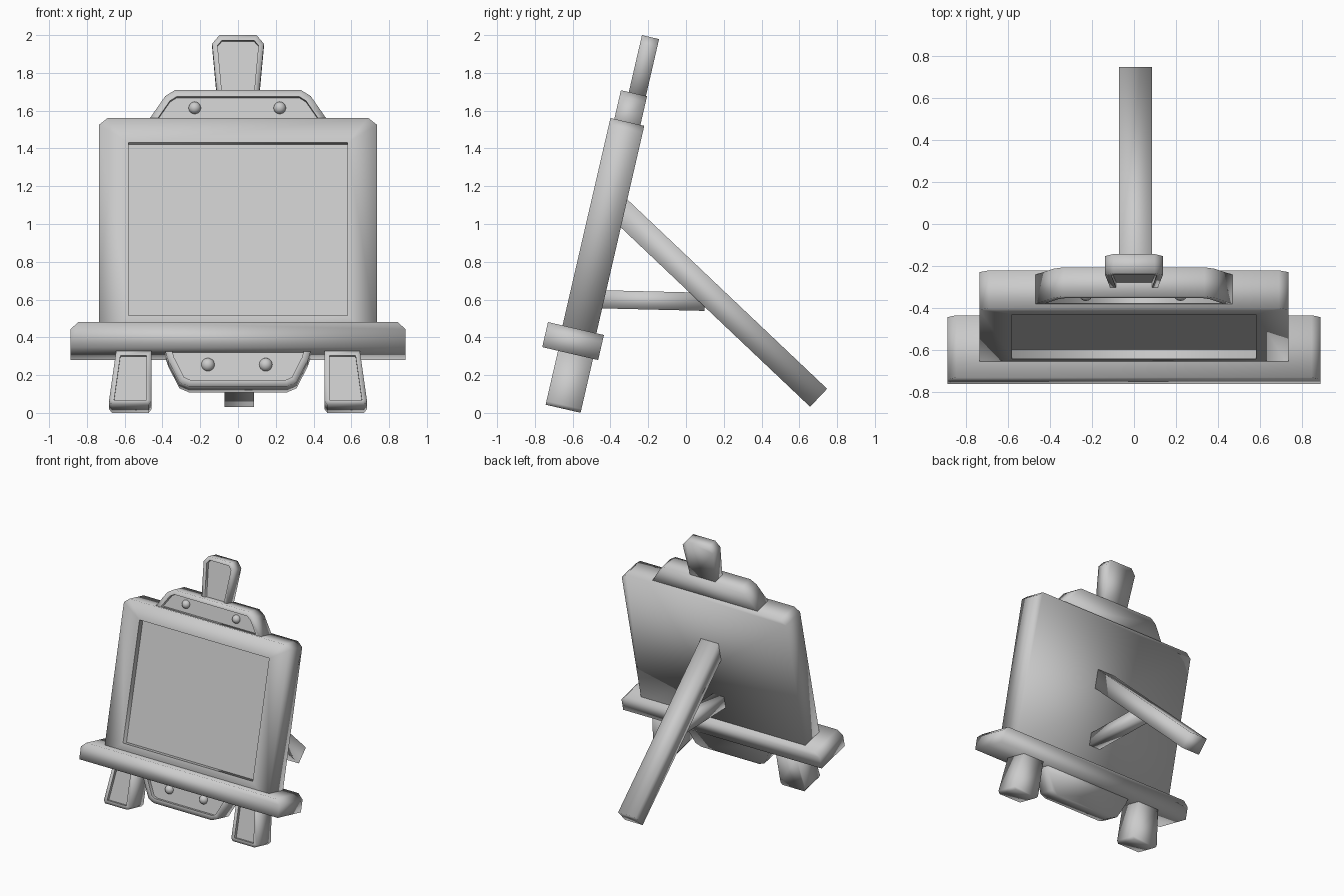
import bpy, bmesh, math
from mathutils import Vector

if "Cube" in bpy.data.objects:
    bpy.data.objects.remove(bpy.data.objects["Cube"])

LEAN = math.radians(13)   # backward lean of the whole front assembly


def finish(bm, name, lean=True):
    bmesh.ops.recalc_face_normals(bm, faces=bm.faces)
    for f in bm.faces:
        f.smooth = True
    me = bpy.data.meshes.new(name)
    bm.to_mesh(me)
    bm.free()
    ob = bpy.data.objects.new(name, me)
    bpy.context.collection.objects.link(ob)
    if lean:
        ob.rotation_euler = (-LEAN, 0, 0)
    return ob


def sym(half):
    """Right half outline, bottom to top, completed by its mirror image."""
    return half + [(-x, z) for x, z in reversed(half)]


def slab(name, outline, front, back, rim=0, recess=0, opening=None):
    """Extruded outline in the leaning plane, optionally with a sunken front panel."""
    bm = bmesh.new()
    fv = [bm.verts.new((x, front, z)) for x, z in outline]
    bv = [bm.verts.new((x, back, z)) for x, z in outline]
    n = len(outline)
    face = bm.faces.new(fv)
    bm.faces.new(bv[::-1])
    for i in range(n):
        j = (i + 1) % n
        bm.faces.new((fv[i], bv[i], bv[j], fv[j]))
    bm.normal_update()
    if rim:
        bmesh.ops.inset_individual(bm, faces=[face], thickness=rim, use_even_offset=True)
        if opening:   # square off the opening
            hx, z0, z1 = opening
            for v in face.verts:
                v.co.x = math.copysign(hx, v.co.x)
                v.co.z = z0 if v.co.z < (z0 + z1) / 2 else z1
        for e in face.edges:
            e.smooth = False
        face = bmesh.ops.extrude_discrete_faces(bm, faces=[face])['faces'][0]
        for v in face.verts:
            v.co.y += recess
        for e in face.edges:
            e.smooth = False
        bmesh.ops.remove_doubles(bm, verts=bm.verts, dist=1e-4)
    return finish(bm, name)


def bar(name, a, b, width, height, x=0.0):
    """Square bar between two (y, z) points."""
    a, b = Vector((x, *a)), Vector((x, *b))
    d = (b - a).normalized()
    side = Vector((width / 2, 0, 0))
    up = d.cross(Vector((1, 0, 0))) * height / 2
    bm = bmesh.new()
    rings = [[bm.verts.new(p + side * sx + up * sz)
              for sx, sz in ((-1, -1), (1, -1), (1, 1), (-1, 1))] for p in (a, b)]
    bm.faces.new(rings[0])
    bm.faces.new(rings[1][::-1])
    for i in range(4):
        j = (i + 1) % 4
        bm.faces.new((rings[0][i], rings[1][i], rings[1][j], rings[0][j]))
    return finish(bm, name, lean=False)


def bolt(name, x, y, z, r):
    bm = bmesh.new()
    bmesh.ops.create_uvsphere(bm, u_segments=16, v_segments=10, radius=r)
    bmesh.ops.translate(bm, verts=bm.verts, vec=(x, y, z))
    return finish(bm, name)


# framed board with sunken canvas
slab("framed_board", sym([(.735, .22), (.735, 1.395), (.69, 1.431)]),
     -.741, -.557, .12, .046, (.58, .358, 1.297))

# tray
slab("tray", sym([(.888, .168), (.888, .265), (.845, .304)]), -.82, -.516)

# upper and lower clamps, top post
slab("upper_clamp", sym([(.49, 1.40), (.385, 1.555), (.335, 1.587)]),
     -.72, -.578, .035, .03)
slab("lower_clamp", sym([(.26, -.022), (.31, .0), (.37, .12), (.385, .168), (.385, .22)]),
     -.72, -.578, .035, .03)
slab("top_post", sym([(.11, 1.55), (.137, 1.85), (.098, 1.896)]),
     -.677, -.584, .028, .025)

# front legs
leg = [(.472, -.125), (.668, -.125), (.683, -.105), (.645, .168), (.458, .168), (.458, -.105)]
slab("front_leg_right", leg, -.734, -.544, .026, .025)
slab("front_leg_left", [(-x, z) for x, z in reversed(leg)], -.734, -.544, .026, .025)

# bolts
for side, s in (("left", -1), ("right", 1)):
    bolt("upper_bolt_" + side, s * .225 - .004, -.688, 1.498, .033)
    bolt("lower_bolt_" + side, s * .153 - .006, -.684, .103, .036)

# rear strut and cross brace
bar("rear_strut", (-.385, 1.11), (.702, .08), .157, .131, .006)
bar("cross_brace", (-.47, .602), (.10, .588), .10, .096, .006)
